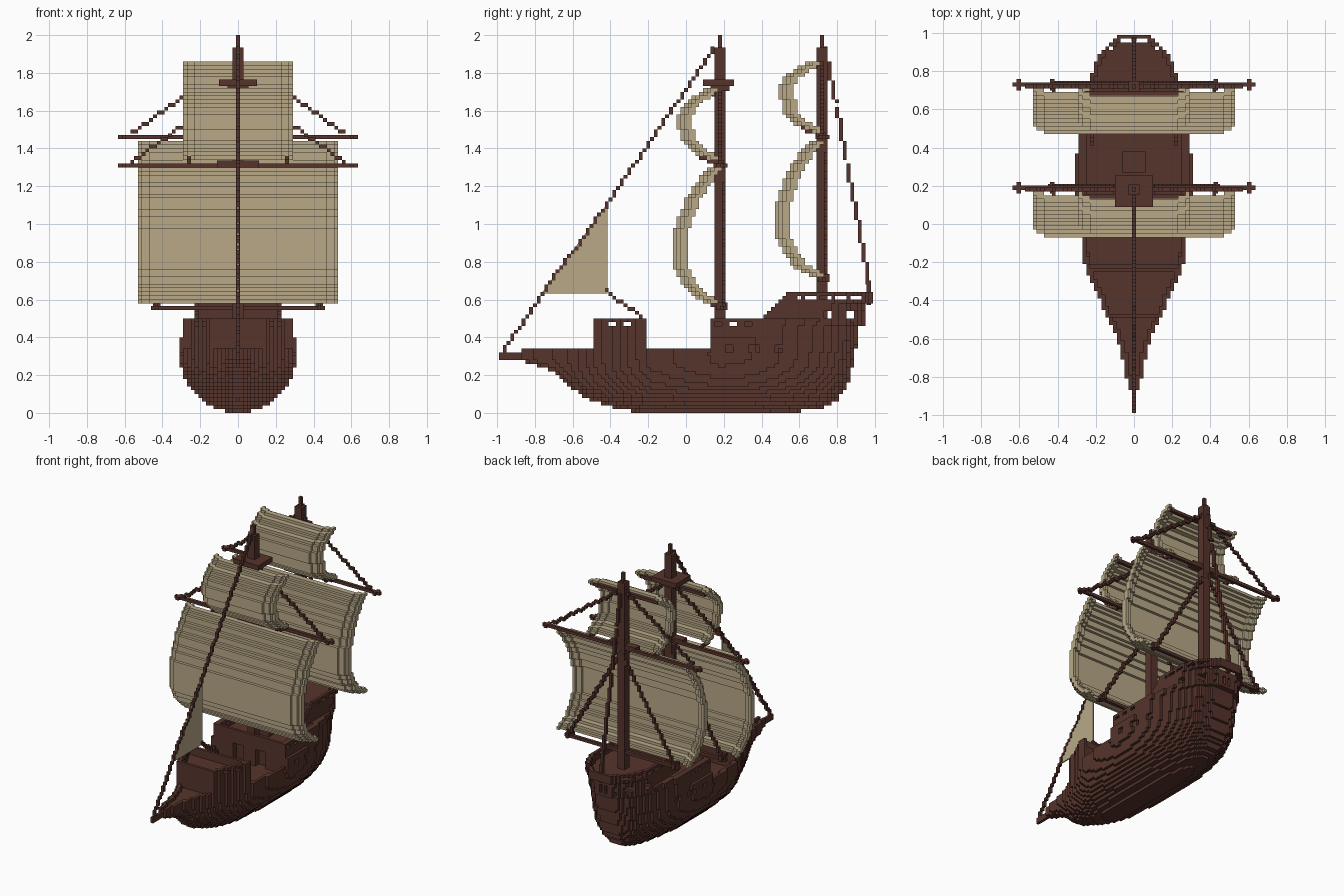
import bpy, bmesh, math
from mathutils import Vector

if "Cube" in bpy.data.objects:
    bpy.data.objects.remove(bpy.data.objects["Cube"], do_unlink=True)

V = 0.02  # block size


def material(name, col):
    m = bpy.data.materials.new(name)
    m.use_nodes = True
    m.diffuse_color = (*col, 1)
    m.node_tree.nodes["Principled BSDF"].inputs["Base Color"].default_value = (*col, 1)
    return m


WOOD = material("dark wood", (0.092, 0.034, 0.025))
CANVAS = material("sail canvas", (0.48, 0.395, 0.245))


def finish(name, bm, mat):
    me = bpy.data.meshes.new(name)
    bm.to_mesh(me)
    bm.free()
    me.materials.append(mat)
    ob = bpy.data.objects.new(name, me)
    bpy.context.scene.collection.objects.link(ob)
    return ob


def blocks(name, cells, mat):
    """Outer skin of a set of cells, with flat areas merged."""
    bm, verts = bmesh.new(), {}

    def vert(p):
        if p not in verts:
            verts[p] = bm.verts.new(((p[0] - 0.5) * V, (p[1] - 0.5) * V, p[2] * V))
        return verts[p]

    for c in cells:
        for ax in range(3):
            for s in (0, 1):
                n = list(c)
                n[ax] += 2 * s - 1
                if tuple(n) in cells:
                    continue
                quad = []
                for u, w in ((0, 0), (1, 0), (1, 1), (0, 1)):
                    p = list(c)
                    p[ax] += s
                    p[(ax + 1) % 3] += u
                    p[(ax + 2) % 3] += w
                    quad.append(vert(tuple(p)))
                bm.faces.new(quad if s else quad[::-1])
    bmesh.ops.dissolve_limit(bm, angle_limit=0.01, verts=bm.verts[:], edges=bm.edges[:])
    return finish(name, bm, mat)


def box(name, x, y, z, mat=WOOD):
    bm = bmesh.new()
    bmesh.ops.create_cube(bm, size=1)
    for v in bm.verts:
        v.co = Vector([r[0] + (r[1] - r[0]) * (t + 0.5) for r, t in zip((x, y, z), v.co)])
    return finish(name, bm, mat)


def interp(tab, t):
    if t <= tab[0][0]:
        return tab[0][1]
    for (a, p), (b, q) in zip(tab, tab[1:]):
        if t <= b:
            return p + (q - p) * (t - a) / (b - a)
    return tab[-1][1]


def rope(a, b):
    """Cells along a straight line."""
    n = int(max(abs(p - q) for p, q in zip(a, b)) / V) + 1
    out = set()
    for i in range(n + 1):
        p = [u + (w - u) * i / n for u, w in zip(a, b)]
        out.add((round(p[0] / V), round(p[1] / V), math.floor(p[2] / V)))
    return out


# ---- hull: plan width, keel rise, stern overhang, top edge and deck heights
PLAN = [(-0.98, 0.012), (-0.88, 0.014), (-0.86, 0.03), (-0.78, 0.05), (-0.68, 0.065), (-0.6, 0.09),
        (-0.5, 0.135), (-0.4, 0.18), (-0.3, 0.225), (-0.2, 0.265), (0, 0.29), (0.2, 0.305),
        (0.4, 0.3), (0.55, 0.28), (0.7, 0.25), (0.8, 0.22), (0.9, 0.175), (0.95, 0.13), (0.99, 0.07)]
KEEL = [(-0.98, 0.285), (-0.88, 0.275), (-0.8, 0.255), (-0.72, 0.225), (-0.68, 0.2), (-0.64, 0.165),
        (-0.6, 0.125), (-0.54, 0.085), (-0.46, 0.055), (-0.38, 0.025), (-0.24, 0)]
STERN = [(0.01, 0.6), (0.03, 0.72), (0.06, 0.79), (0.1, 0.83), (0.2, 0.875), (0.32, 0.89),
         (0.34, 0.905), (0.45, 0.91), (0.47, 0.945), (0.57, 0.95), (0.59, 0.99)]
TOP = [(-0.98, 0.312), (-0.88, 0.325), (-0.8, 0.345), (-0.495, 0.345), (-0.49, 0.5), (-0.22, 0.5),
       (-0.215, 0.345), (0.125, 0.345), (0.13, 0.5), (0.41, 0.5), (0.54, 0.645)]
DECK = [(-0.495, 0.32), (-0.49, 0.44), (-0.22, 0.44), (-0.215, 0.28), (0.125, 0.28), (0.13, 0.44),
        (0.5, 0.44), (0.505, 0.585)]


def half_width(y, z):
    end, k = interp(STERN, z), interp(KEEL, y)
    if y > end or z < k:
        return 0
    w = interp(PLAN, y * 0.99 / end if y > 0 else y)
    t = min(1, (z - k) / max(0.3 - k, 0.001))
    w *= math.sqrt(1 - (1 - t) ** 2)
    if z > 0.41:
        w = min(w, 0.285)
    if z > 0.5:
        w = min(w, 0.235)
    return w


def in_hull(x, y, z):
    w = half_width(y, z)
    if abs(x) >= w or z > interp(TOP, y):
        return False
    side = abs(x) > w - 0.03
    # open decks behind bulwarks
    if z > interp(DECK, y):
        ends = any(abs(y - e) < 0.015 for e in (-0.48, -0.24, 0.14, 0.52))
        stern = y > 0.5 and abs(x) >= half_width(y + 0.03, z)
        if not (side or ends or stern):
            return False
    # gaps under the hand rails
    j = round(y / V)
    if 0.44 < z < 0.48 and (-0.46 < y < -0.27 or 0.15 < y < 0.4) and j % 4 < 2 and z > 0.45:
        return False
    if 0.6 < z < 0.62 and 0.58 < y < 0.95 and j % 4 < 3:
        return False
    # cabin windows running through the stern
    if 0.5 < z < 0.54 and (0.72 < y < 0.765 or 0.855 < y < 0.9):
        return False
    # recessed gun ports
    if 0.31 < z < 0.36 and any(abs(y - p) < 0.025 for p in (0.23, 0.36, 0.49)) and abs(x) > w - 0.02:
        return False
    # recessed stern windows and bulkhead doors
    if 0.48 < z < 0.54 and y > 0.85 and abs(x) >= half_width(y + V, z) and round(abs(x) / V) % 3 == 1:
        return False
    if 0.28 < z < 0.4 and 0.05 < abs(x) < 0.13 and (0.13 < y < 0.17 or -0.27 < y < -0.22):
        return False
    return True


hull = {(i, j, k) for i in range(-16, 17) for j in range(-49, 50) for k in range(33)
        if in_hull(i * V, j * V, (k + 0.5) * V)}
blocks("hull", hull, WOOD)
box("deck_hatch", (-0.06, 0.06), (0.27, 0.38), (0.43, 0.5))
box("stern_post", (-0.012, 0.012), (0.955, 0.98), (0.57, 0.7))

# ---- sail profiles: height above the foot against forward distance from the mast
MAIN = [(0, 0.06), (0.03, 0.13), (0.1, 0.19), (0.16, 0.22), (0.21, 0.24), (0.33, 0.24), (0.42, 0.215),
        (0.52, 0.175), (0.61, 0.12), (0.66, 0.08), (0.7, 0.04)]
UPPER = [(0, 0.06), (0.03, 0.12), (0.07, 0.17), (0.12, 0.205), (0.22, 0.215), (0.27, 0.185), (0.32, 0.12),
         (0.36, 0.06)]


def sail(name, my, z0, profile, half):
    cells = set()
    n = int(half / V)
    last = interp(profile, 0)
    for k in range(math.floor(z0 / V), math.floor((z0 + profile[-1][0]) / V) + 1):
        d = interp(profile, (k + 0.5) * V - z0)
        lo, hi = min(d, last), max(d, last)
        last = d
        for i in range(-n, n + 1):
            back = 2 if abs(i) > n - 1 else 1 if abs(i) > n - 3 else 0
            j0 = round((my - hi) / V) + back
            j1 = max(j0 + 1, round((my - lo) / V) + back)
            cells |= {(i, j, k) for j in range(j0, j1 + 1)}
    blocks(name, cells, CANVAS)


# ---- both masts carry the same rig, the rear one set higher
for mast, y, dz in (("fore", 0.18, 0.0), ("rear", 0.72, 0.15)):
    box(mast + "_mast", (-0.028, 0.028), (y - 0.028, y + 0.028), (0.27 if dz == 0 else 0.5, 1.935))
    box(mast + "_mast_tip", (-0.011, 0.011), (y - 0.011, y + 0.011), (1.93, 2.0))
    sail(mast + "_main_sail", y, 0.585 + dz, MAIN, 0.525)
    sail(mast + "_top_sail", y, 1.34 + dz, UPPER, 0.285)
    for part, z, half in (("lower", 0.555, 0.46), ("middle", 1.31, 0.635), ("upper", 1.685, 0.26)):
        yy = y - 0.035 if part == "upper" else y + 0.01
        box(f"{mast}_{part}_yard", (-half, half), (yy - 0.011, yy + 0.011), (z + dz - 0.011, z + dz + 0.011))
        if part != "upper":
            for s in (-1, 1):
                x = s * (half - 0.032)
                box(f"{mast}_{part}_yard_cleat", (x - 0.011, x + 0.011), (yy - 0.03, yy + 0.03),
                    (z + dz - 0.011, z + dz + (0.03 if part == "lower" else 0.011)))
    box(mast + "_yard_sling", (-0.11, 0.11), (y - 0.035, y + 0.02), (1.3 + dz, 1.335 + dz))
    lines = set()
    for s in (-1, 1):
        lines |= rope((0, y, 1.73 + dz), (s * 0.55, y, 1.33 + dz))
        lines |= rope((0, y + 0.02, 1.27 + dz), (s * 0.43, y + 0.01, 0.57 + dz))
        lines |= rope((s * 0.26, y - 0.1, 1.35 + dz), (s * 0.26, y, 1.32 + dz))
        lines |= rope((s * 0.42, y - 0.08, 0.59 + dz), (s * 0.42, y, 0.56 + dz))
    blocks(mast + "_rigging", lines, WOOD)

# ---- lookout platform on the fore mast
box("lookout_floor", (-0.1, 0.1), (0.09, 0.255), (1.73, 1.765))
box("lookout_bracket", (-0.055, 0.055), (0.13, 0.23), (1.705, 1.73))

# ---- stays along the centre line
blocks("stays", rope((0, -0.98, 0.305), (0, 0.15, 1.93)) | rope((0, 0.74, 1.92), (0, 0.97, 0.68))
       | rope((0, -0.42, 0.64), (0, -0.23, 0.5)), WOOD)

# ---- triangular front sail
bm = bmesh.new()
tri = [(-0.415, 1.11), (-0.415, 0.633), (-0.765, 0.633)]
f = bm.faces.new([bm.verts.new((-0.004, y, z)) for y, z in tri])
ext = bmesh.ops.extrude_face_region(bm, geom=[f])
for v in ext["geom"]:
    if isinstance(v, bmesh.types.BMVert):
        v.co.x = 0.004
bmesh.ops.recalc_face_normals(bm, faces=bm.faces[:])
finish("jib_sail", bm, CANVAS)
